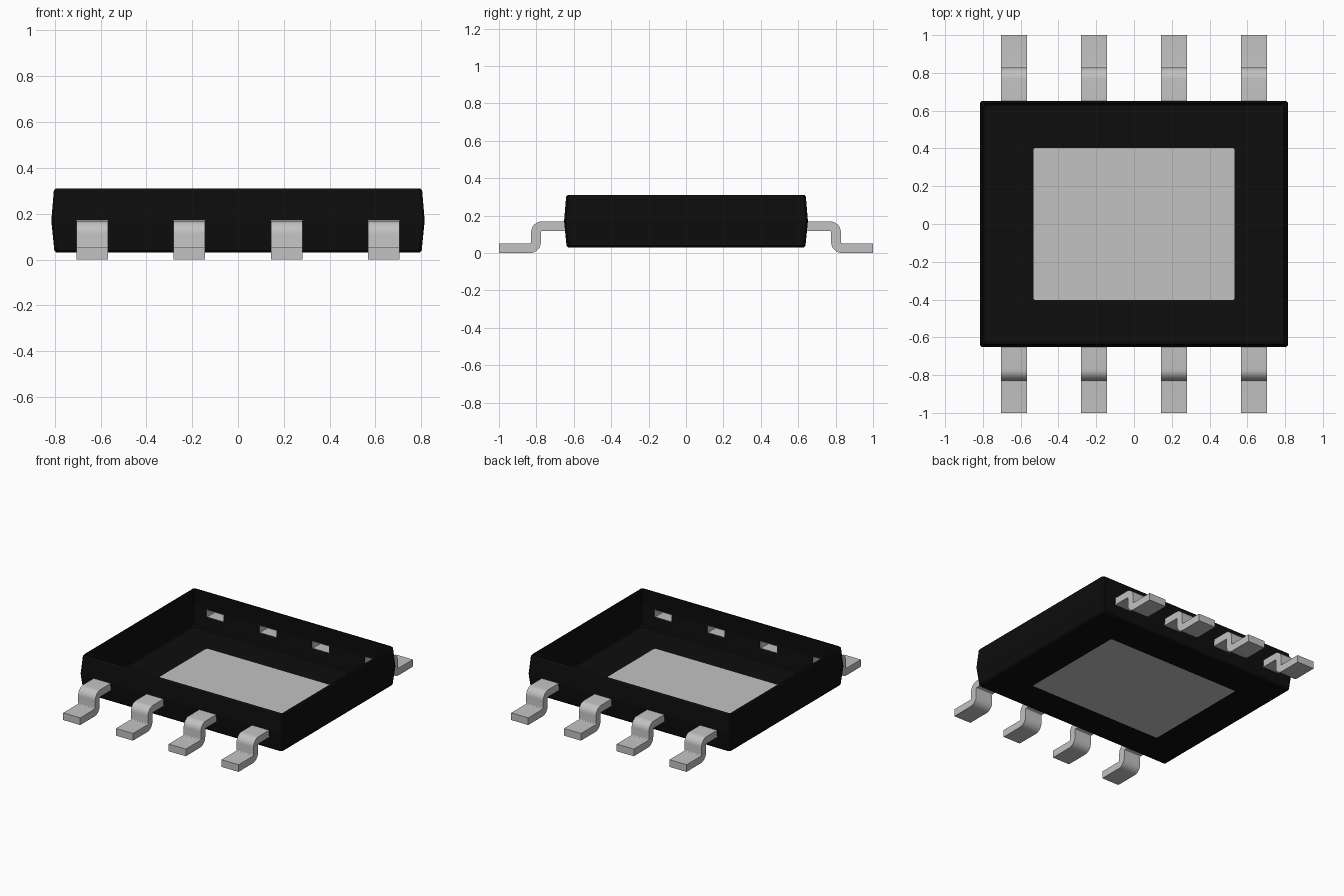
import bpy, bmesh, math

if "Cube" in bpy.data.objects:
    bpy.data.objects.remove(bpy.data.objects["Cube"], do_unlink=True)


def material(name, rgb, rough):
    m = bpy.data.materials.new(name)
    m.use_nodes = True
    m.diffuse_color = (*rgb, 1)
    bsdf = m.node_tree.nodes["Principled BSDF"]
    bsdf.inputs["Base Color"].default_value = (*rgb, 1)
    bsdf.inputs["Roughness"].default_value = rough
    return m


BLACK = material("black plastic", (0.004, 0.004, 0.004), 0.6)
METAL = material("light grey metal", (0.54, 0.54, 0.54), 0.4)


def make_object(name, bm, mat):
    bmesh.ops.recalc_face_normals(bm, faces=bm.faces)
    me = bpy.data.meshes.new(name)
    bm.to_mesh(me)
    bm.free()
    me.materials.append(mat)
    ob = bpy.data.objects.new(name, me)
    bpy.context.collection.objects.link(ob)
    return ob


HX, HY = 0.815, 0.652                      # half size of the body at its widest
PAD_X, PAD_Y = 0.533, 0.402                # half size of the metal pad
FLOOR = 0.03
LEAD_X = [-0.636, -0.212, 0.212, 0.636]
LEAD_W = 0.137


def rectangle(hx, hy, c, splits=()):
    """Chamfered rectangle, counter-clockwise, with extra points on front and back."""
    front = [(-hx + c, -hy)] + [(x, -hy) for x in splits] + [(hx - c, -hy)]
    right = [(hx, -hy + c), (hx, hy - c)]
    half = front + right
    return half + [(-x, -y) for x, y in half]


# Body: open-topped thin shell with slots where the leads enter
splits = [x + s * LEAD_W / 2 for x in LEAD_X for s in (-1, 1)]
levels = [(FLOOR, 0.022), (0.04, 0.013), (0.12, 0.005),
          (0.17, 0.0), (0.30, 0.011), (0.31, 0.018)]       # height, inset
bm = bmesh.new()
rings = [[bm.verts.new((x, y, z)) for x, y in rectangle(HX - i, HY - i, 0.01, splits)]
         for z, i in levels]
n = len(rings[0])
for level, (low, high) in enumerate(zip(rings, rings[1:])):
    for k in range(n):
        q = (k + 1) % n
        mid = (low[k].co + low[q].co) / 2
        on_lead = (abs(mid.y) > HY - 0.03 and
                   any(abs(mid.x - x) < 0.02 for x in LEAD_X))
        if level == 2 and on_lead:
            continue
        bm.faces.new((low[k], low[q], high[q], high[k]))

# Floor around the pad opening
pad_outline = rectangle(PAD_X, PAD_Y, 0.008)
inner = [bm.verts.new((x, y, FLOOR)) for x, y in pad_outline]
edges = [bm.edges.new((inner[k], inner[(k + 1) % len(inner)])) for k in range(len(inner))]
edges += [bm.edges.get((rings[0][k], rings[0][(k + 1) % n])) for k in range(n)]
bmesh.ops.triangle_fill(bm, edges=edges, use_beauty=True, normal=(0, 0, -1))
make_object("body_shell", bm, BLACK)

# Metal pad set in the floor
bm = bmesh.new()
bm.faces.new([bm.verts.new((x, y, FLOOR)) for x, y in reversed(pad_outline)])
pad = bpy.data.meshes.new("thermal_pad")
bm.to_mesh(pad)
bm.free()
pad.materials.append(METAL)
bpy.context.collection.objects.link(bpy.data.objects.new("thermal_pad", pad))

# Lead: S-shaped strip, open inside the body and capped at the foot
R, T, STEPS = 0.032, 0.026, 8
path = [(0.645, 0.145, math.pi / 2)]       # y, z, angle of the upper normal
for k in range(STEPS + 1):
    a = math.pi / 2 * (1 - k / STEPS)
    path.append((0.77 + R * math.cos(a), 0.113 + R * math.sin(a), a))
for k in range(STEPS + 1):
    a = math.pi / 2 * k / STEPS
    path.append((0.834 - R * math.cos(a), 0.06 + T - 0.026 - R * math.sin(a), a))
path.append((1.0, 0.028, math.pi / 2))

bm = bmesh.new()
sections = []
for y, z, a in path:
    dy, dz = T * math.cos(a), T * math.sin(a)
    corners = [(-1, 1), (1, 1), (1, -1), (-1, -1)]
    sections.append([bm.verts.new((sx * LEAD_W / 2, y + s * dy, z + s * dz - 0.002))
                     for sx, s in corners])
for a, b in zip(sections, sections[1:]):
    for k in range(4):
        q = (k + 1) % 4
        bm.faces.new((a[k], a[q], b[q], b[k]))
bm.faces.new(sections[-1])
first = make_object("lead_back_1", bm, METAL)
first.select_set(True)
bpy.context.view_layer.objects.active = first
bpy.ops.object.shade_smooth_by_angle(angle=math.radians(35))

# Four leads on each long side
for side, turn in (("back", 0), ("front", math.pi)):
    for k, x in enumerate(LEAD_X):
        if side == "back" and k == 0:
            ob = first
        else:
            ob = bpy.data.objects.new(f"lead_{side}_{k + 1}", first.data)
            bpy.context.collection.objects.link(ob)
        ob.location.x = x
        ob.rotation_euler.z = turn
